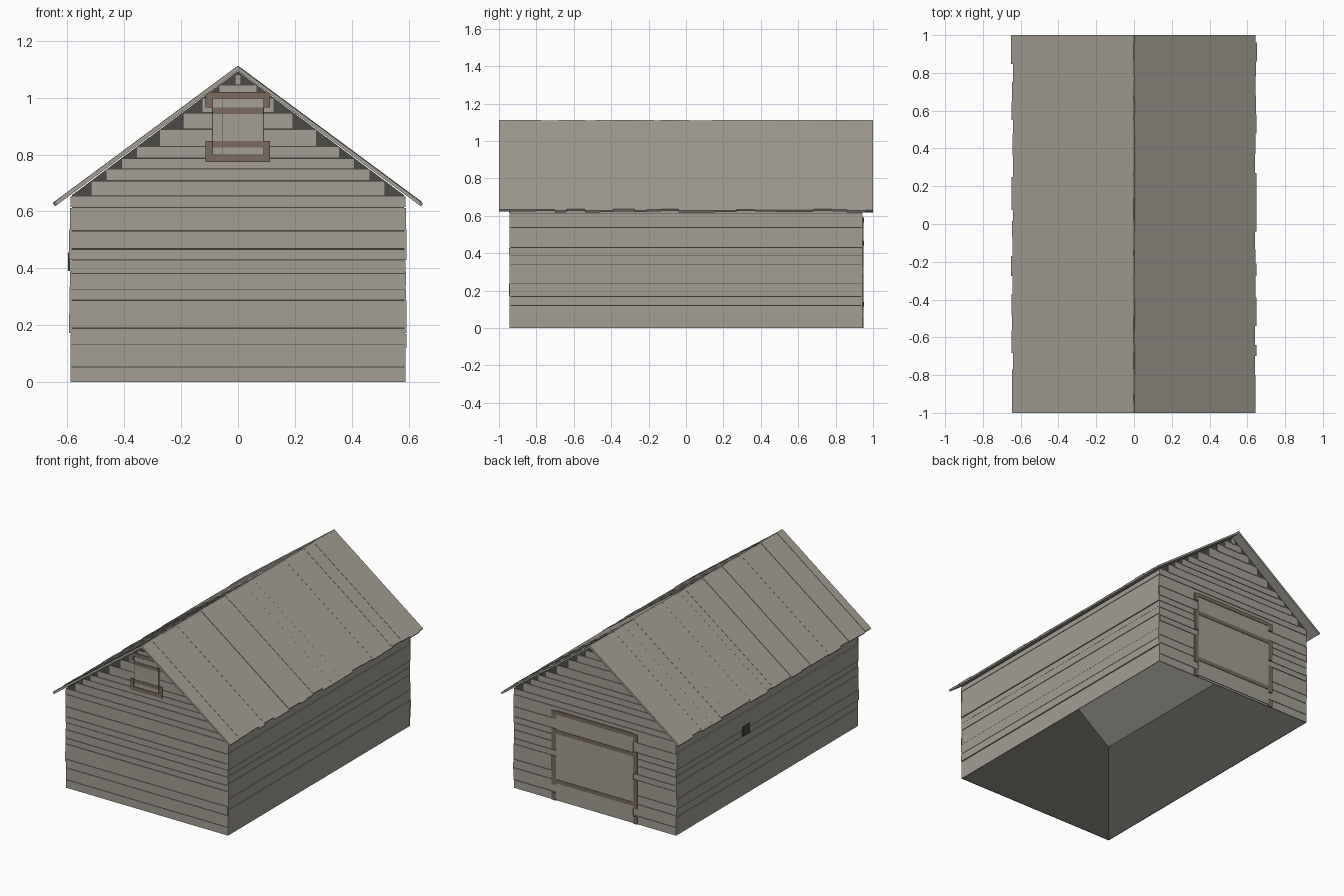
import bpy, bmesh, math, random
from mathutils import Matrix, Vector

random.seed(4)
if "Cube" in bpy.data.objects:
    bpy.data.objects.remove(bpy.data.objects["Cube"])


def material(name, r, g, b):
    m = bpy.data.materials.new(name)
    m.use_nodes = True
    m.diffuse_color = (r, g, b, 1)
    m.node_tree.nodes["Principled BSDF"].inputs["Base Color"].default_value = (r, g, b, 1)
    return m


WOOD = material("weathered grey wood", 0.37, 0.345, 0.30)
DARK = material("dark interior", 0.072, 0.071, 0.062)
BROWN = material("brown trim", 0.20, 0.148, 0.115)

RIDGE, EAVE, HALF_X, HALF_Y = 1.113, 0.657, 0.584, 0.939
SLOPE = math.atan2(0.483, 0.652)
LENGTH = math.hypot(0.483, 0.652)


def add_object(name, bm, mat):
    bmesh.ops.recalc_face_normals(bm, faces=bm.faces)
    mesh = bpy.data.meshes.new(name)
    bm.to_mesh(mesh)
    bm.free()
    mesh.materials.append(mat)
    obj = bpy.data.objects.new(name, mesh)
    bpy.context.collection.objects.link(obj)
    return obj


def boxes(name, items, mat, matrix=Matrix()):
    """One object made of boxes, each given by its low and high corners."""
    bm = bmesh.new()
    for lo, hi in items:
        lo, hi = Vector(lo), Vector(hi)
        place = Matrix.Translation((lo + hi) / 2) @ Matrix.Diagonal((*(hi - lo), 1))
        bmesh.ops.create_cube(bm, size=1, matrix=matrix @ place)
    return add_object(name, bm, mat)


def jitter(a):
    return random.uniform(-a, a)


# Dark shell behind the boards, open underneath
bm = bmesh.new()
outline = [(-HALF_X, 0), (-HALF_X, EAVE), (0, RIDGE - 0.02), (HALF_X, EAVE), (HALF_X, 0)]
front = [bm.verts.new((x, -HALF_Y, z)) for x, z in outline]
back = [bm.verts.new((x, HALF_Y, z)) for x, z in outline]
bm.faces.new(front)
bm.faces.new(back[::-1])
for a, b in ((0, 1), (3, 4)):
    bm.faces.new((front[a], front[b], back[b], back[a]))
add_object("inner_shell", bm, DARK)

# Horizontal boards on the gable ends, stepped under the roof
levels = [0, .055, .133, .19, .29, .328, .384, .43, .47, .535, .615, .655,
          .71, .75, .79, .83, .89, .95, 1.0, 1.045, 1.085]
for name, side in (("front", -1), ("back", 1)):
    items = []
    for low, high in zip(levels, levels[1:]):
        half = HALF_X + 0.005 + jitter(0.003)
        if high > EAVE:
            half = min(half, (RIDGE - 0.02 - high) / math.tan(SLOPE))
        depth = 0.005 + jitter(0.001)
        ys = sorted((side * (HALF_Y + 0.0005), side * (HALF_Y + depth)))
        items.append(((-half, ys[0], low), (half, ys[1], high - 0.003)))
    boxes(name + "_boards", items, WOOD)

# Horizontal boards on the long walls
levels = [0, .12, .172, .24, .34, .39, .43, .54, .615, .65]
for name, side in (("left", 1), ("right", -1)):
    items = []
    for low, high in zip(levels, levels[1:]):
        xs = sorted((side * (HALF_X + 0.0005), side * (HALF_X + 0.007 + jitter(0.003))))
        items.append(((xs[0], -HALF_Y - 0.004 + jitter(0.003), low),
                      (xs[1], HALF_Y + 0.003 + jitter(0.003), high - 0.003)))
    boxes(name + "_boards", items, WOOD)

# Small dark opening in the right wall
boxes("side_opening", [((-0.597, 0.19, 0.39), (-0.59, 0.26, 0.455))], DARK)

# Roof planks running down each slope, with uneven lower ends
left_breaks = [-1, -.9, -.8, -.7, -.64, -.54, -.46, -.39, -.275, -.21, -.135, -.04,
               .06, .15, .27, .37, .48, .58, .68, .78, .86, .96, 1]
right_breaks = [-1]
while right_breaks[-1] < 0.9:
    right_breaks.append(right_breaks[-1] + random.uniform(0.05, 0.12))
right_breaks[-1] = 1
for name, side, breaks in (("left", 1, left_breaks), ("right", -1, right_breaks)):
    items = []
    for a, b in zip(breaks, breaks[1:]):
        end = LENGTH - random.uniform(0, 0.014)
        items.append(((0, a, -0.015), (end, b, -random.uniform(0, 0.004))))
    tilt = Matrix.Translation((0, 0, RIDGE)) @ Matrix.Rotation(SLOPE, 4, "Y")
    boxes(name + "_roof_planks", items, WOOD, Matrix.Diagonal((side, 1, 1, 1)) @ tilt)


def plates(name, rects, side, start, depth, mat):
    """Thin plates on a gable end; each rect is x0, x1, z0, z1."""
    ys = sorted((side * start, side * (start + depth)))
    boxes(name, [((x0, ys[0], z0), (x1, ys[1], z1)) for x0, x1, z0, z1 in rects], mat)


# Loft hatch on the front gable
plates("hatch_gap", [(-.092, .092, .795, 1.0)], -1, 0.942, 0.0035, DARK)
plates("hatch_panel", [(-.088, -.056, .8, .996), (-.054, .088, .8, .996)], -1, 0.942, 0.006, WOOD)
plates("hatch_crossbars", [(-.09, .09, z, z + .022) for z in (.825, .943)], -1, 0.942, 0.009, BROWN)
frame = [(-.115, .112, .774, .799), (-.115, .112, .998, 1.02)]
for x in (-.115, .09):
    frame += [(x, x + .023, .79, .848), (x, x + .023, .965, 1.01)]
plates("hatch_frame", frame, -1, 0.942, 0.008, BROWN)

# Large door on the back wall
plates("door_panel", [(-.28, .28, .012, .585)], 1, 0.942, 0.006, WOOD)
plates("door_crossbars", [(-.28, .28, z, z + .025) for z in (.115, .44, .565)], 1, 0.942, 0.009, BROWN)
posts = []
for x in (-.31, .28):
    posts += [(x, x + .03, z0, z1) for z0, z1 in ((.0, .05), (.1, .29), (.33, .47), (.535, .585))]
plates("door_posts", posts, 1, 0.942, 0.008, BROWN)
